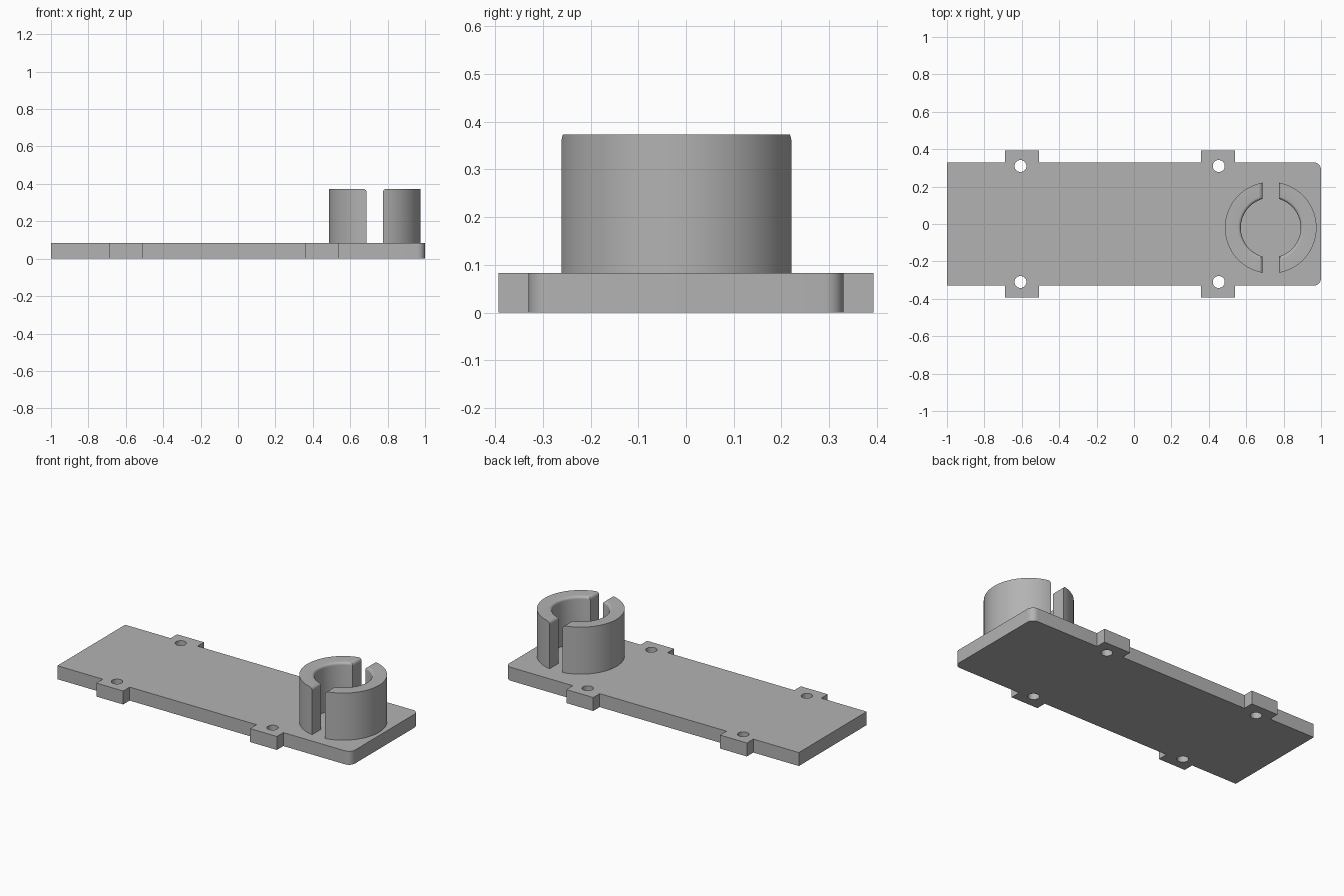
import bpy, bmesh
from math import cos, sin, pi, radians
from mathutils import Matrix, Vector

cube = bpy.data.objects.get("Cube")
if cube:
    bpy.data.objects.remove(cube, do_unlink=True)

PLATE_TOP = 0.083
RING_TOP = 0.373
RING_X, RING_Y = 0.731, -0.02

grey = bpy.data.materials.new("plain grey")
grey.use_nodes = True
grey.diffuse_color = (0.45, 0.45, 0.45, 1)
grey.node_tree.nodes["Principled BSDF"].inputs["Base Color"].default_value = grey.diffuse_color


def make_object(name, bm):
    bmesh.ops.recalc_face_normals(bm, faces=bm.faces)
    mesh = bpy.data.meshes.new(name)
    bm.to_mesh(mesh)
    bm.free()
    obj = bpy.data.objects.new(name, mesh)
    bpy.context.collection.objects.link(obj)
    mesh.materials.append(grey)
    return obj


def prism(name, points, direction):
    """Extrude a closed outline of 3D points along a direction."""
    bm = bmesh.new()
    face = bm.faces.new([bm.verts.new(p) for p in points])
    result = bmesh.ops.extrude_face_region(bm, geom=[face], use_keep_orig=True)
    moved = [v for v in result["geom"] if isinstance(v, bmesh.types.BMVert)]
    bmesh.ops.translate(bm, verts=moved, vec=Vector(direction))
    return make_object(name, bm)


def arc(cx, cy, r, start, end, steps=8):
    angles = [radians(start + (end - start) * i / steps) for i in range(steps + 1)]
    return [(cx + r * cos(a), cy + r * sin(a)) for a in angles]


def activate(obj):
    bpy.ops.object.select_all(action="DESELECT")
    obj.select_set(True)
    bpy.context.view_layer.objects.active = obj


def cut(obj, cutter):
    cutter.hide_render = True
    mod = obj.modifiers.new("cut", "BOOLEAN")
    mod.operation = "DIFFERENCE"
    mod.solver = "EXACT"
    mod.object = cutter
    activate(obj)
    bpy.ops.object.modifier_apply(modifier=mod.name)
    bpy.data.objects.remove(cutter, do_unlink=True)


# Base plate: half outline with two tabs and a rounded corner, mirrored in y
half = [(-1, 0.33)]
for left, right in ((-0.69, -0.507), (0.357, 0.54)):
    half += [(left, 0.33), (left, 0.393), (right, 0.393), (right, 0.33)]
half += arc(0.96, 0.29, 0.04, 90, 0)
outline = half + [(x, -y) for x, y in reversed(half)]
plate = prism("base_plate", [(x, y, 0) for x, y in outline], (0, 0, PLATE_TOP))

# Screw holes
for x in (-0.607, 0.453):
    for y in (-0.31, 0.31):
        bm = bmesh.new()
        bmesh.ops.create_cone(bm, cap_ends=True, segments=32, radius1=0.032, radius2=0.032,
                              depth=0.3, matrix=Matrix.Translation((x, y, 0.04)))
        cut(plate, make_object("hole_cutter", bm))

# Holder ring: lathed section with a rounded inner rim
OUTER, INNER, ROUND = 0.245, 0.16, 0.016
BOTTOM = PLATE_TOP - 0.03
section = [(INNER, BOTTOM), (OUTER, BOTTOM), (OUTER, RING_TOP)]
section += arc(INNER + ROUND, RING_TOP - ROUND, ROUND, 90, 180, 6)
SEGMENTS = 72
bm = bmesh.new()
loops = []
for i in range(SEGMENTS):
    a = 2 * pi * i / SEGMENTS
    loops.append([bm.verts.new((RING_X + r * cos(a), RING_Y + r * sin(a), z)) for r, z in section])
for i in range(SEGMENTS):
    this, following = loops[i], loops[(i + 1) % SEGMENTS]
    for j in range(len(section)):
        k = (j + 1) % len(section)
        bm.faces.new((this[j], following[j], following[k], this[k]))
ring = make_object("holder_ring", bm)

# Slot that splits the ring in two, flared at the top to round the edges
GAP, FLARE = 0.043, 0.02
side = [(GAP, BOTTOM - 0.02)] + arc(GAP + FLARE, RING_TOP - FLARE, FLARE, 180, 90, 6)
side.append((GAP + FLARE, RING_TOP + 0.05))
slot = side + [(-x, z) for x, z in reversed(side)]
cut(ring, prism("slot_cutter", [(RING_X + x, RING_Y - 0.4, z) for x, z in slot], (0, 0.8, 0)))

for obj in (plate, ring):
    activate(obj)
    bpy.ops.object.shade_smooth_by_angle(angle=radians(30))
